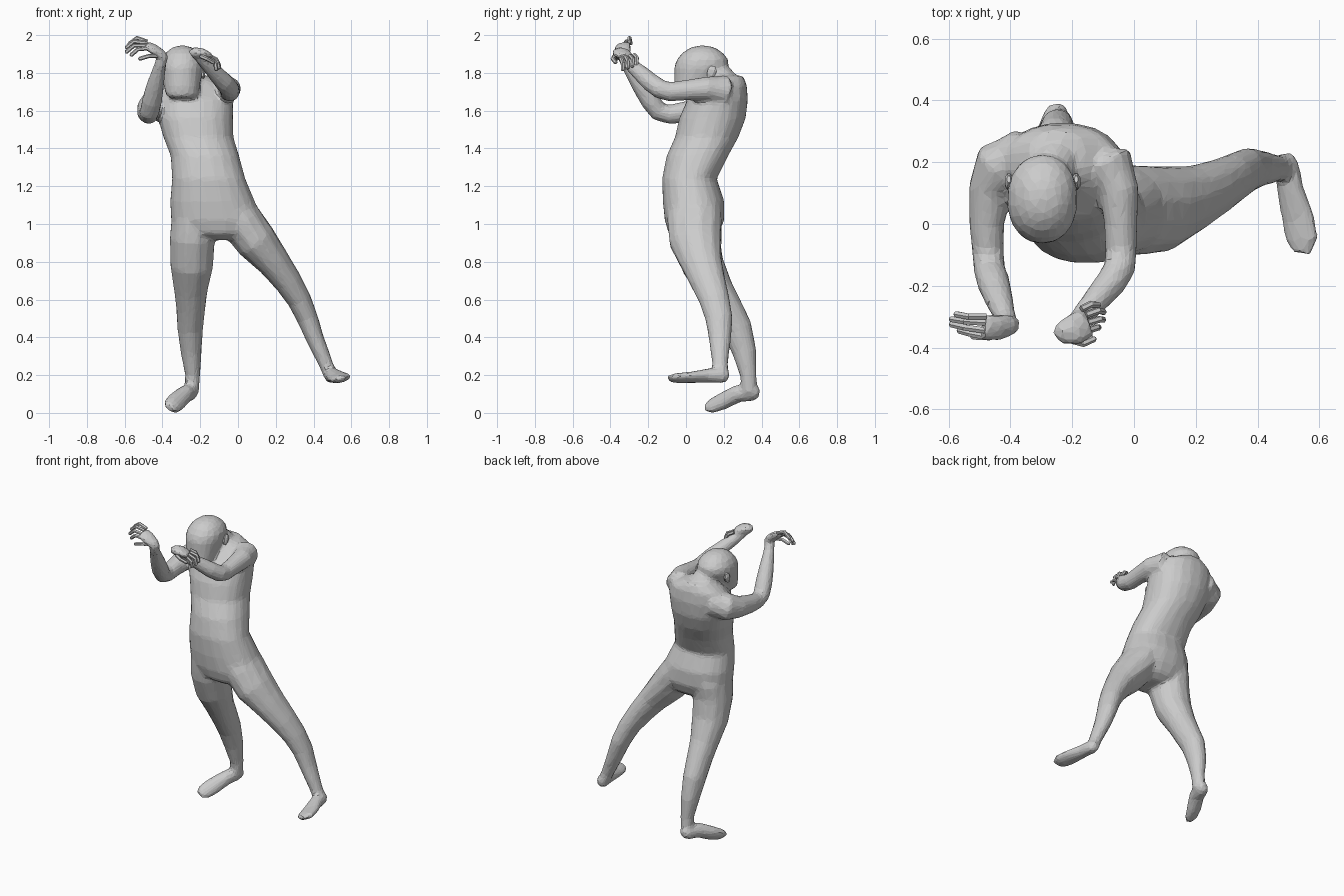
import bpy, bmesh, math
from mathutils import Vector


def loft(name, rings, ref=(1, 0, 0), sides=12, level=False, power=1.0):
    """Tube through rings (x, y, z, half width, half depth); ref sets the width direction."""
    bm = bmesh.new()
    ref = Vector(ref)
    pts = [Vector(r[:3]) for r in rings]
    loops = []
    for i, r in enumerate(rings):
        t = (pts[min(i + 1, len(pts) - 1)] - pts[max(i - 1, 0)]).normalized()
        if level:
            t = Vector((0, 0, 1))
        s = (ref - t * ref.dot(t)).normalized()
        u = t.cross(s)
        loop = []
        for k in range(sides):
            a = 2 * math.pi * (k + 0.5) / sides
            c, d = math.cos(a), math.sin(a)
            c = math.copysign(abs(c) ** power, c)
            d = math.copysign(abs(d) ** power, d)
            loop.append(bm.verts.new(pts[i] + (s * c * r[3] + u * d * r[-1]) * 1.025))
        loops.append(loop)
    for a, b in zip(loops, loops[1:]):
        for k in range(sides):
            j = (k + 1) % sides
            bm.faces.new((a[k], a[j], b[j], b[k]))
    bm.faces.new(loops[0][::-1])
    bm.faces.new(loops[-1])
    bmesh.ops.recalc_face_normals(bm, faces=bm.faces)
    me = bpy.data.meshes.new(name)
    bm.to_mesh(me)
    bm.free()
    ob = bpy.data.objects.new(name, me)
    bpy.context.collection.objects.link(ob)
    return ob


def fingers(name, paths, r, ref):
    """Thin tapering fingers, each from base through a knuckle to the tip."""
    for i, p in enumerate(paths):
        rad = (r, r, r * 0.95, r * 0.5)
        a, b, c = (Vector(q) for q in p)
        tip = c + (c - b) * 0.15
        loft(f"{name}_{i + 1}", [(*q, w) for q, w in zip((a, b, c, tip), rad)], ref, 6)


body = []

# torso, leaning back then hunching at the shoulders
body.append(loft("body", [
    (-.09, .04, .915, .10, .08), (-.10, .04, .95, .19, .13), (-.11, .045, 1.02, .24, .155),
    (-.135, .04, 1.12, .22, .16), (-.155, .018, 1.24, .19, .142), (-.175, .06, 1.36, .178, .16),
    (-.21, .11, 1.46, .182, .165), (-.225, .14, 1.56, .195, .173), (-.23, .168, 1.66, .20, .157),
    (-.235, .205, 1.735, .17, .115), (-.25, .215, 1.785, .09, .085)],
    sides=20, level=True, power=.9))

# neck and head, bowed forward
body.append(loft("neck", [(-.25, .21, 1.70, .10), (-.27, .175, 1.765, .085), (-.29, .11, 1.82, .075)]))
body.append(loft("head", [
    (-.297, .0, 1.668, .065, .045), (-.297, .012, 1.685, .085, .068), (-.297, .03, 1.73, .093, .092),
    (-.297, .06, 1.78, .104, .12), (-.297, .08, 1.83, .113, .14), (-.296, .088, 1.87, .108, .134),
    (-.295, .088, 1.905, .088, .107), (-.295, .088, 1.932, .057, .068), (-.295, .088, 1.945, .02, .025)],
    sides=18, level=True, power=.93))
for side, x in (("right", -.405), ("left", -.187)):
    loft(f"{side}_ear", [(x, .12, 1.775, .008, .012), (x, .13, 1.79, .014, .022),
                         (x, .14, 1.815, .014, .026), (x, .145, 1.835, .006, .012)], sides=8)

# arms, reaching forward and bent upward
body.append(loft("right_arm", [
    (-.30, .215, 1.66, .065), (-.37, .222, 1.652, .085), (-.435, .19, 1.635, .087),
    (-.468, .11, 1.612, .068), (-.477, 0, 1.592, .057), (-.473, -.09, 1.58, .051),
    (-.468, -.145, 1.595, .051), (-.455, -.19, 1.655, .053), (-.435, -.25, 1.745, .045),
    (-.415, -.305, 1.83, .033), (-.405, -.325, 1.865, .031)]))
body.append(loft("left_arm", [
    (-.19, .20, 1.675, .06), (-.13, .22, 1.69, .085), (-.08, .195, 1.708, .083),
    (-.048, .11, 1.717, .064), (-.043, 0, 1.708, .054), (-.042, -.085, 1.70, .051),
    (-.045, -.14, 1.715, .051), (-.075, -.19, 1.752, .05), (-.135, -.26, 1.815, .041),
    (-.19, -.32, 1.868, .031), (-.21, -.34, 1.89, .028)], ref=(1, -.6, 0)))

# hands with spread fingers
body.append(loft("right_palm", [
    (-.385, -.325, 1.865, .028, .024), (-.405, -.33, 1.895, .038, .028),
    (-.445, -.335, 1.925, .048, .026), (-.49, -.335, 1.95, .048, .019)],
    ref=(0, 1, .35), sides=10))
fingers("right_finger", [
    ((-.48, -.30, 1.965), (-.535, -.30, 1.985), (-.575, -.292, 1.955)),
    ((-.48, -.32, 1.957), (-.55, -.315, 1.967), (-.59, -.308, 1.935)),
    ((-.48, -.345, 1.945), (-.55, -.335, 1.945), (-.59, -.325, 1.912)),
    ((-.48, -.365, 1.93), (-.53, -.355, 1.925), (-.565, -.345, 1.895)),
    ((-.42, -.35, 1.89), (-.47, -.367, 1.89), (-.52, -.365, 1.875))], .011, (0, 1, 0))
body.append(loft("left_palm", [
    (-.25, -.345, 1.895, .028, .024), (-.23, -.35, 1.91, .042, .028),
    (-.19, -.34, 1.905, .054, .027), (-.15, -.32, 1.885, .05, .019)],
    ref=(-.4, 1, 0), sides=10))
fingers("left_finger", [
    ((-.17, -.275, 1.895), (-.14, -.26, 1.88), (-.115, -.262, 1.845)),
    ((-.155, -.295, 1.89), (-.115, -.28, 1.872), (-.098, -.285, 1.835)),
    ((-.15, -.32, 1.885), (-.11, -.308, 1.862), (-.10, -.31, 1.825)),
    ((-.15, -.345, 1.88), (-.12, -.335, 1.85), (-.115, -.335, 1.815)),
    ((-.20, -.378, 1.89), (-.165, -.388, 1.875), (-.13, -.372, 1.855))], .011, (0, 1, .2))

# legs: one bearing the weight, one stepping out sideways
body.append(loft("right_leg", [
    (-.225, .045, 1.12, .10, .13), (-.238, .05, 1.02, .114, .138), (-.242, .052, .92, .119, .128),
    (-.245, .09, .78, .113, .112), (-.25, .16, .65, .088, .092), (-.25, .205, .57, .078, .087),
    (-.253, .27, .45, .068, .08), (-.248, .31, .32, .055, .064), (-.24, .33, .2, .04, .044),
    (-.245, .335, .11, .038, .042)]))
body.append(loft("left_leg", [
    (-.03, .045, 1.09, .105, .14), (.02, .045, 1.01, .115, .145), (.095, .05, .91, .11, .138),
    (.188, .08, .8, .086, .11), (.262, .115, .7, .073, .093), (.324, .15, .6, .063, .08),
    (.368, .175, .5, .056, .072), (.405, .18, .4, .048, .06), (.465, .18, .26, .038, .042),
    (.49, .185, .2, .037, .042)]))

# feet, the stepping one lifted
body.append(loft("right_foot", [
    (-.245, .388, .10, .024, .027), (-.25, .355, .11, .04, .048), (-.28, .27, .10, .045, .047),
    (-.325, .19, .06, .053, .04), (-.35, .135, .037, .05, .031), (-.362, .102, .028, .03, .017)],
    ref=(1, .4, -.45)))
body.append(loft("left_foot", [
    (.49, .228, .195, .024, .024), (.493, .195, .20, .039, .044), (.507, .11, .197, .044, .036),
    (.53, .02, .187, .055, .028), (.545, -.05, .184, .056, .024), (.543, -.098, .183, .03, .014)],
    ref=(1, 0, .25)))

# fuse the parts into one skin and bring it back to flat facets
for ob in bpy.data.objects:
    ob.select_set(ob in body)
bpy.context.view_layer.objects.active = body[0]
bpy.ops.object.join()
skin = bpy.context.view_layer.objects.active
m = skin.modifiers.new("fuse", "REMESH")
m.mode, m.voxel_size = "VOXEL", .011
m = skin.modifiers.new("soften", "SMOOTH")
m.factor, m.iterations = .5, 10
m = skin.modifiers.new("facets", "DECIMATE")
m.ratio = .09
